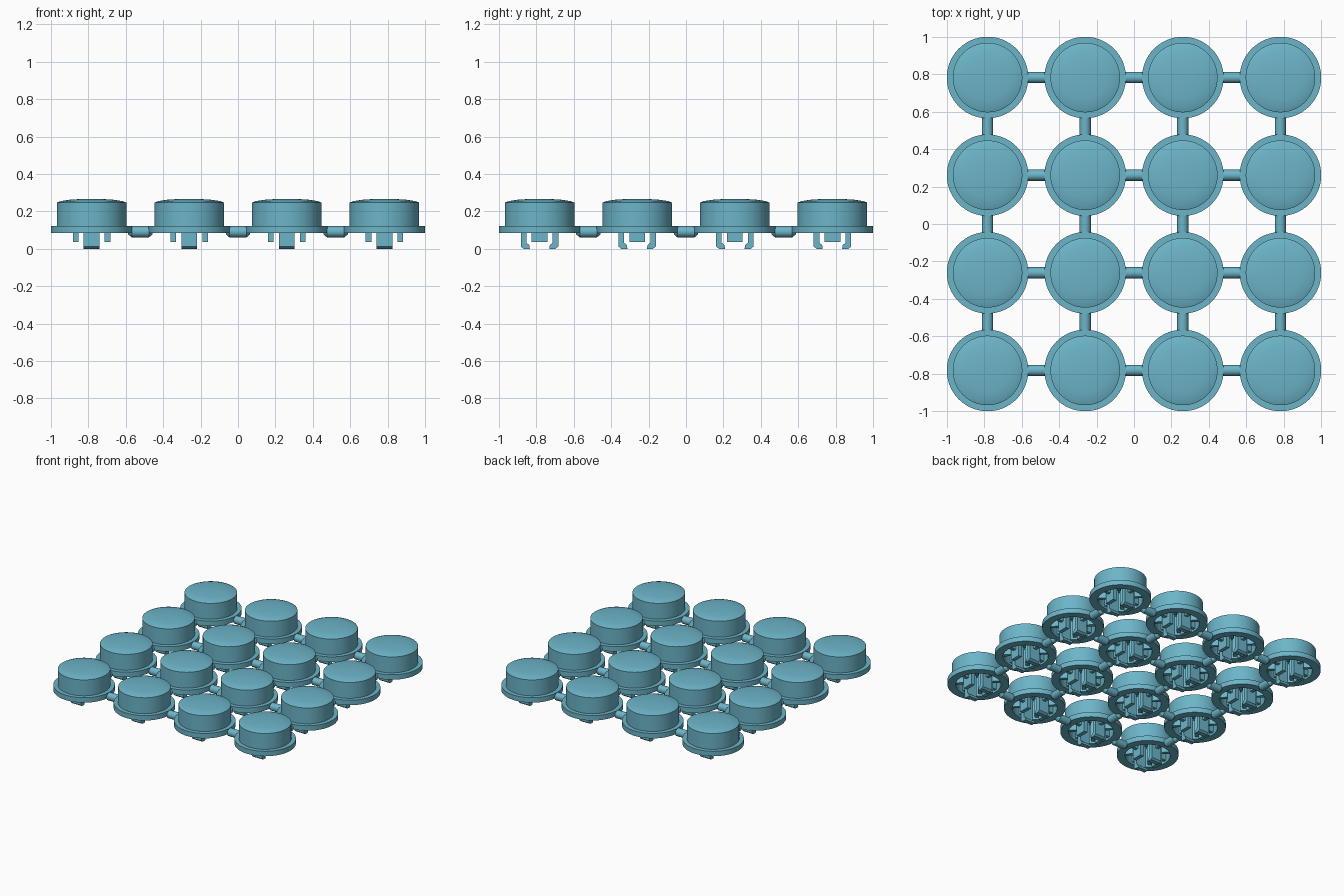
import bpy, bmesh, math
from mathutils import Matrix

cube = bpy.data.objects.get("Cube")
if cube:
    bpy.data.objects.remove(cube, do_unlink=True)

PITCH = 0.522
SEGMENTS = 64
CEILING = 0.235
CENTRES = [(i - 1.5) * PITCH for i in range(4)]

teal = bpy.data.materials.new("teal plastic")
teal.use_nodes = True
COLOUR = (0.15, 0.46, 0.58, 1)
teal.diffuse_color = COLOUR
teal.node_tree.nodes["Principled BSDF"].inputs["Base Color"].default_value = COLOUR


def lathe(bm, profile, steps):
    """Spin (radius, height) points about z."""
    verts = [bm.verts.new((r, 0, z)) for r, z in profile]
    edges = [bm.edges.new(pair) for pair in zip(verts, verts[1:])]
    bmesh.ops.spin(bm, geom=verts + edges, cent=(0, 0, 0), axis=(0, 0, 1),
                   angle=math.tau, steps=steps, use_merge=True)
    bmesh.ops.remove_doubles(bm, verts=bm.verts[:], dist=0.0005)


def prism(bm, outline, width, angle):
    """Extrude a (radius, height) outline sideways, turned about z."""
    turn = Matrix.Rotation(angle, 4, "Z")
    sides = [[bm.verts.new(turn @ Matrix.Translation((r, s * width / 2, z)).translation)
              for r, z in outline] for s in (-1, 1)]
    a, b = sides
    bm.faces.new(a)
    bm.faces.new(b[::-1])
    for i in range(len(a)):
        j = (i + 1) % len(a)
        bm.faces.new((a[i], b[i], b[j], a[j]))


def block(r0, r1, z0, z1):
    return [(r0, z0), (r1, z0), (r1, z1), (r0, z1)]


def finish(name, bm):
    bmesh.ops.recalc_face_normals(bm, faces=bm.faces[:])
    mesh = bpy.data.meshes.new(name)
    bm.to_mesh(mesh)
    bm.free()
    mesh.materials.append(teal)
    mesh.shade_smooth()
    mesh.set_sharp_from_angle(angle=math.radians(30))
    return mesh


def place(name, mesh, x, y, turn=0):
    obj = bpy.data.objects.new(name, mesh)
    obj.location = (x, y, 0)
    obj.rotation_euler.z = turn
    bpy.context.collection.objects.link(obj)


# Hollow button cap with a slightly domed top and a flange
bm = bmesh.new()
lathe(bm, [(0, 0.267), (0.06, 0.266), (0.12, 0.262), (0.165, 0.255), (0.186, 0.247),
           (0.186, 0.123), (0.218, 0.123), (0.218, 0.084), (0.16, 0.084),
           (0.16, CEILING), (0, CEILING)], SEGMENTS)
cap = finish("button_cap", bm)

# Clips: two long hooked legs front and back, two short guides left and right
bm = bmesh.new()
hook = [(0.07, CEILING), (0.07, 0.032), (0.055, 0.02), (0.052, 0),
        (0.085, 0), (0.1, 0.012), (0.1, CEILING)]
for k in range(4):
    angle = k * math.pi / 2
    leg = hook if k % 2 else block(0.07, 0.1, 0.037, CEILING)
    prism(bm, leg, 0.084, angle)
    # Stiffening ribs inside the cap
    prism(bm, block(0.098, 0.162, 0.1, CEILING), 0.025, angle)
    prism(bm, block(0.1, 0.162, 0.1, CEILING), 0.025, angle + math.pi / 4)
clips = finish("clip_legs", bm)

# Rod with tapered ends that bridges neighbouring flanges
bm = bmesh.new()
lathe(bm, [(0, -0.065), (0.014, -0.065), (0.03, -0.046),
           (0.03, 0.046), (0.014, 0.065), (0, 0.065)], 24)
bmesh.ops.transform(bm, verts=bm.verts[:], matrix=Matrix.Translation((0, 0, 0.091))
                    @ Matrix.Rotation(math.pi / 2, 4, "Y"))
rod = finish("link_rod", bm)

# Four by four grid of buttons joined by rods
for i, a in enumerate(CENTRES):
    for j, b in enumerate(CENTRES):
        place("button_cap", cap, a, b)
        place("clip_legs", clips, a, b)
        if i < 3:
            place("link_rod_across", rod, a + PITCH / 2, b)
            place("link_rod_along", rod, b, a + PITCH / 2, math.pi / 2)
